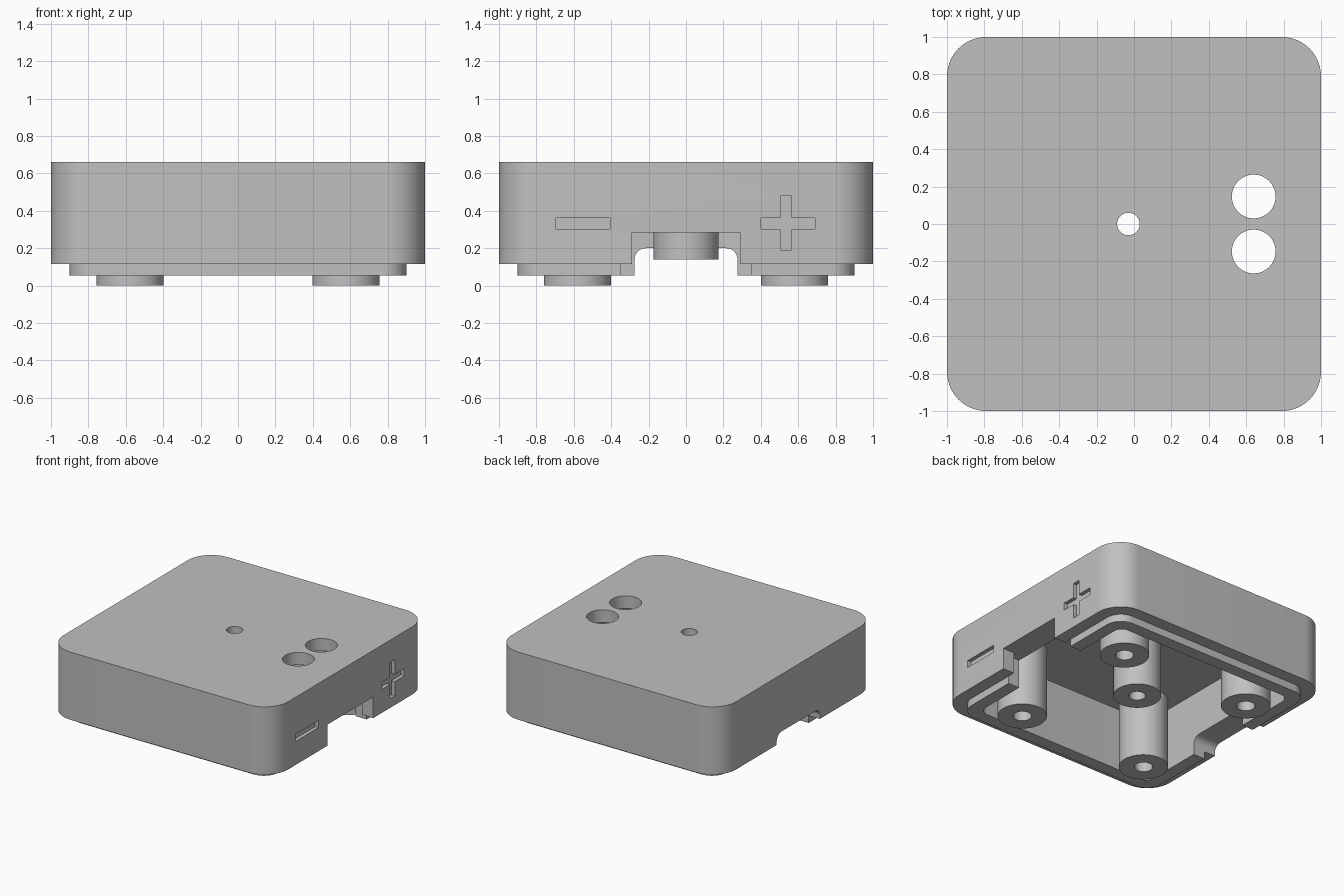
import bpy
import bmesh
from math import cos, sin, pi, radians
from mathutils import Vector

if "Cube" in bpy.data.objects:
    bpy.data.objects.remove(bpy.data.objects["Cube"], do_unlink=True)

grey = bpy.data.materials.new("matte_grey")
COLOUR = (0.53, 0.53, 0.53, 1)
grey.diffuse_color = COLOUR
grey.use_nodes = True
grey.node_tree.nodes["Principled BSDF"].inputs["Base Color"].default_value = COLOUR


def make_object(name, bm):
    bmesh.ops.recalc_face_normals(bm, faces=bm.faces)
    mesh = bpy.data.meshes.new(name)
    bm.to_mesh(mesh)
    bm.free()
    mesh.materials.append(grey)
    obj = bpy.data.objects.new(name, mesh)
    bpy.context.collection.objects.link(obj)
    return obj


def rounded_rect(u0, u1, v0, v1, r, steps=12):
    """Counter-clockwise outline with rounded corners."""
    centres = [(u1 - r, v1 - r), (u0 + r, v1 - r), (u0 + r, v0 + r), (u1 - r, v0 + r)]
    points = []
    for i, (cu, cv) in enumerate(centres):
        for s in range(steps + 1):
            a = (i + s / steps) * pi / 2
            points.append((cu + r * cos(a), cv + r * sin(a)))
    return points


def prism(name, outline, start, end, axis="z"):
    """Extrude an outline along z, or an outline in y and z along x."""
    bm = bmesh.new()
    place = (lambda u, v: (u, v, start)) if axis == "z" else (lambda u, v: (start, u, v))
    face = bm.faces.new([bm.verts.new(place(u, v)) for u, v in outline])
    top = bmesh.ops.extrude_face_region(bm, geom=[face])["geom"]
    shift = Vector((0, 0, end - start)) if axis == "z" else Vector((end - start, 0, 0))
    bmesh.ops.translate(bm, vec=shift, verts=[g for g in top if isinstance(g, bmesh.types.BMVert)])
    return make_object(name, bm)


def box(name, x, y, z):
    return prism(name, [(y[0], z[0]), (y[1], z[0]), (y[1], z[1]), (y[0], z[1])], x[0], x[1], "x")


def cylinder(name, x, y, r, z0, z1, sides=48):
    ring = [(x + r * cos(2 * pi * i / sides), y + r * sin(2 * pi * i / sides)) for i in range(sides)]
    return prism(name, ring, z0, z1)


def lathe(name, profile, x, y):
    bm = bmesh.new()
    verts = [bm.verts.new((r, 0, z)) for r, z in profile]
    edges = [bm.edges.new(pair) for pair in zip(verts, verts[1:])]
    bmesh.ops.spin(bm, geom=verts + edges, cent=(0, 0, 0), axis=(0, 0, 1),
                   angle=2 * pi, steps=48, use_duplicate=False)
    bmesh.ops.remove_doubles(bm, verts=bm.verts, dist=0.0001)
    bmesh.ops.translate(bm, vec=(x, y, 0), verts=bm.verts)
    return make_object(name, bm)


def combine(target, tool, operation="DIFFERENCE"):
    mod = target.modifiers.new(tool.name, "BOOLEAN")
    mod.operation, mod.solver, mod.object = operation, "EXACT", tool
    bpy.context.view_layer.objects.active = target
    bpy.ops.object.modifier_apply(modifier=mod.name)
    bpy.data.objects.remove(tool, do_unlink=True)


def smooth(obj):
    bpy.ops.object.select_all(action="DESELECT")
    obj.select_set(True)
    bpy.context.view_layer.objects.active = obj
    bpy.ops.object.shade_smooth_by_angle(angle=radians(30))


# Lid shell with a narrower locating lip below it
TOP, CEILING, RIM, LIP = 0.66, 0.56, 0.115, 0.055
shell = prism("lid_shell", rounded_rect(-1, 1, -1, 1, 0.21), RIM, TOP)
combine(shell, prism("lip", rounded_rect(-0.9, 0.9, -0.9, 0.9, 0.13), LIP, 0.3), "UNION")
combine(shell, prism("cavity", rounded_rect(-0.8, 0.8, -0.8, 0.8, 0.07), -0.1, CEILING))

# Square port on the left wall, wider through the inner layer
combine(shell, box("port_outer", (0.7, 1.1), (-0.29, 0.29), (-0.1, 0.285)))
combine(shell, box("port_inner", (0.7, 0.9), (-0.35, 0.35), (-0.1, 0.285)))

# Round-shouldered cable notch on the right wall
combine(shell, prism("cable_notch", rounded_rect(-0.275, 0.275, -0.2, 0.2, 0.06), -1.1, -0.7, "x"))

# Holes through the top
POST_X = -0.03
for y in (-0.147, 0.147):
    combine(shell, cylinder("wire_hole", 0.64, y, 0.117, 0.5, 0.8))
combine(shell, cylinder("centre_hole", POST_X, 0, 0.06, 0.5, 0.8))

# Recessed polarity marks
DEPTH = (0.97, 1.1)
combine(shell, box("minus_mark", DEPTH, (-0.695, -0.405), (0.304, 0.362)))
combine(shell, box("plus_bar", DEPTH, (0.4, 0.69), (0.304, 0.362)))
combine(shell, box("plus_stem", DEPTH, (0.505, 0.565), (0.19, 0.48)))
smooth(shell)

# Corner screw posts with blind holes
R, BORE, BORE_TOP = 0.18, 0.067, 0.45
blind = [(0, BORE_TOP), (BORE, BORE_TOP), (BORE, 0), (R, 0), (R, CEILING + 0.01), (0, CEILING + 0.01)]
for side_x, name_x in ((-1, "right"), (1, "left")):
    for side_y, name_y in ((-1, "front"), (1, "back")):
        smooth(lathe(f"screw_post_{name_y}_{name_x}", blind, side_x * 0.577, side_y * 0.58))

# Shorter central post, open right through
tube = [(0.06, 0.14), (0.175, 0.14), (0.175, CEILING), (0.06, CEILING), (0.06, 0.14)]
smooth(lathe("centre_post", tube, POST_X, 0))
